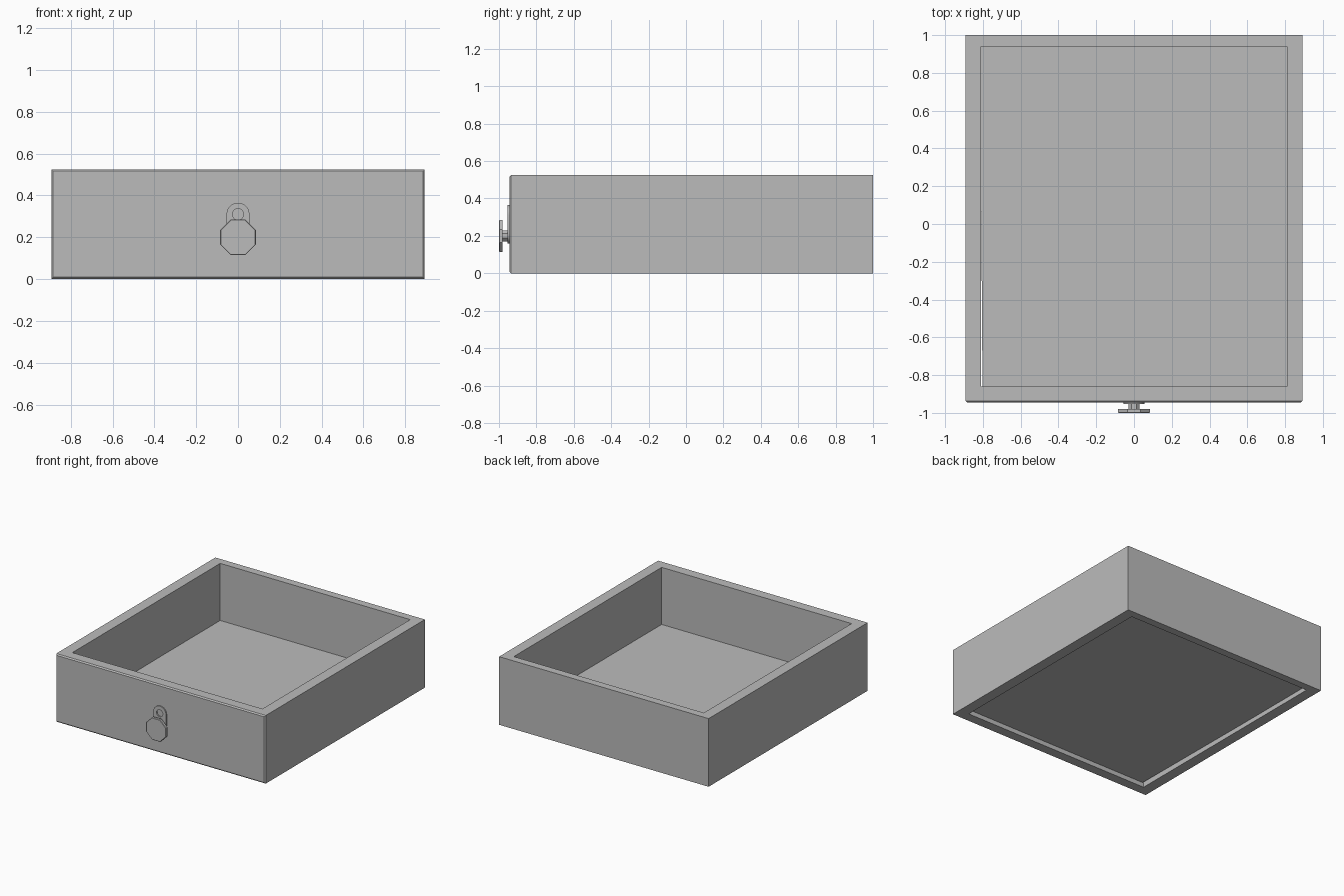
import bpy, bmesh, math

cube = bpy.data.objects.get("Cube")
if cube:
    bpy.data.objects.remove(cube, do_unlink=True)

grey = bpy.data.materials.new("plain grey")
grey.use_nodes = True
COLOUR = (0.5, 0.5, 0.5, 1)
grey.diffuse_color = COLOUR
grey.node_tree.nodes["Principled BSDF"].inputs["Base Color"].default_value = COLOUR


def finish(name, bm):
    """Turn a bmesh into a grey object."""
    bmesh.ops.recalc_face_normals(bm, faces=bm.faces)
    mesh = bpy.data.meshes.new(name)
    bm.to_mesh(mesh)
    bm.free()
    mesh.materials.append(grey)
    obj = bpy.data.objects.new(name, mesh)
    bpy.context.collection.objects.link(obj)
    return obj


def prism(name, outline, start, end, axis="z", bevel=0):
    """Extrude an outline along z (x, y points) or y (x, z points).
    The end cap's rim may be chamfered."""
    bm = bmesh.new()
    place = (lambda a, b: (a, b, start)) if axis == "z" else (lambda a, b: (a, start, b))
    base = bm.faces.new([bm.verts.new(place(*p)) for p in outline])
    made = bmesh.ops.extrude_face_region(bm, geom=[base], use_keep_orig=True)["geom"]
    verts = [g for g in made if isinstance(g, bmesh.types.BMVert)]
    shift = (0, 0, end - start) if axis == "z" else (0, end - start, 0)
    bmesh.ops.translate(bm, verts=verts, vec=shift)
    if bevel:
        rim = [e for e in bm.edges if all(v in verts for v in e.verts)]
        bmesh.ops.bevel(bm, geom=rim, offset=bevel, segments=1, affect="EDGES")
    return finish(name, bm)


def circle(radius, height, sides, turn=0.0):
    return [(radius * math.cos(turn + math.tau * i / sides),
             height + radius * math.sin(turn + math.tau * i / sides))
            for i in range(sides)]


W, IN, H = 0.893, 0.81, 0.525
JOIN, FACE, BACK_IN = -0.86, -0.945, 0.94

# Side and back walls as one U-shaped frame
half = [(W, 1), (W, JOIN), (IN, JOIN), (IN, BACK_IN)]
prism("wall_frame", half + [(-x, y) for x, y in reversed(half)], 0, H)

# Recessed floor, with a narrow gap along its right edge
prism("floor_panel", [(0.81, JOIN), (0.81, BACK_IN), (-0.815, BACK_IN), (-0.802, JOIN)],
      0.035, 0.085)

# Front board with a chamfered rim
prism("front_board", [(-W, 0), (W, 0), (W, H), (-W, H)], JOIN, FACE, "y", 0.009)

# Keyhole plate: a rounded strip with a round hole
upper, lower, r = 0.31, 0.215, 0.055
arc = [math.pi * i / 12 for i in range(13)]
strip = [(r * math.cos(a), upper + r * math.sin(a)) for a in arc]
strip += [(-r * math.cos(a), lower - r * math.sin(a)) for a in arc]
curve = bpy.data.curves.new("keyhole_plate", "CURVE")
curve.dimensions = "2D"
curve.fill_mode = "BOTH"
curve.extrude = 0.005
for points in (strip, circle(0.027, upper, 20)):
    spline = curve.splines.new("POLY")
    spline.points.add(len(points) - 1)
    for point, (x, z) in zip(spline.points, points):
        point.co = (x, z, 0, 1)
    spline.use_cyclic_u = True
curve.materials.append(grey)
plate = bpy.data.objects.new("keyhole_plate", curve)
plate.rotation_euler.x = math.pi / 2
plate.location.y = FACE - 0.004
bpy.context.collection.objects.link(plate)

# Octagonal knob on a short stem
prism("knob_stem", circle(0.032, 0.2, 8, math.pi / 8), FACE, -0.985, "y")
prism("knob", circle(0.092, 0.2, 8, math.pi / 8), -0.98, -1, "y", 0.003)
